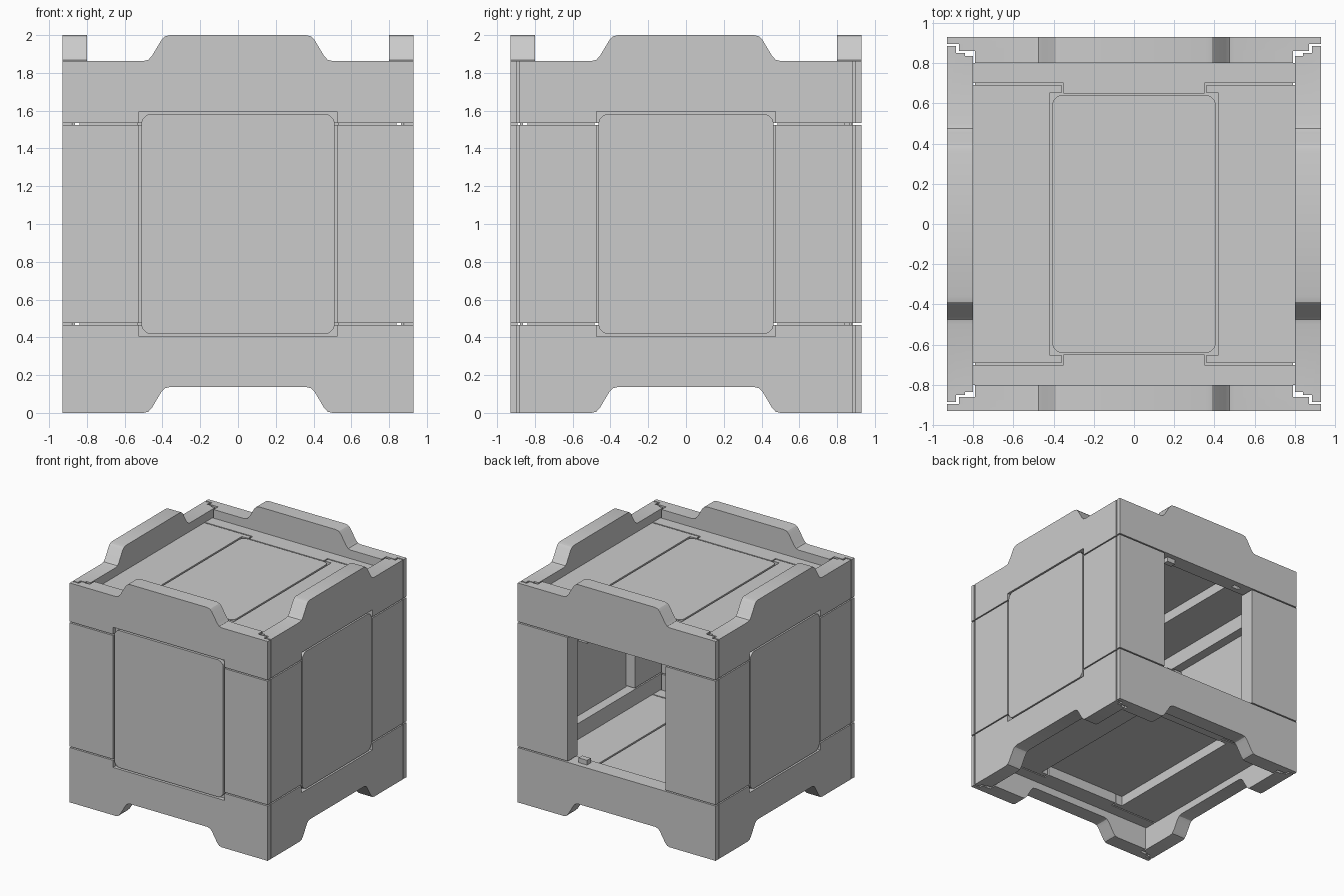
import bpy, bmesh, math
from mathutils import Matrix

old = bpy.data.objects.get("Cube")
if old:
    bpy.data.objects.remove(old, do_unlink=True)

grey = bpy.data.materials.new("light_grey")
grey.use_nodes = True
COLOUR = (0.6, 0.6, 0.6, 1)
grey.diffuse_color = COLOUR
grey.node_tree.nodes["Principled BSDF"].inputs["Base Color"].default_value = COLOUR


def loft(name, sections, matrix=Matrix()):
    """Skin closed point rings of equal length, cap both ends."""
    bm = bmesh.new()
    rings = [[bm.verts.new(p) for p in ring] for ring in sections]
    n = len(rings[0])
    for a, b in zip(rings, rings[1:]):
        for i in range(n):
            j = (i + 1) % n
            bm.faces.new((a[i], a[j], b[j], b[i]))
    bm.faces.new(rings[0])
    bm.faces.new(rings[-1])
    bmesh.ops.remove_doubles(bm, verts=bm.verts, dist=0.0005)
    bmesh.ops.dissolve_degenerate(bm, edges=bm.edges, dist=0.0005)
    bm.transform(matrix)
    bmesh.ops.recalc_face_normals(bm, faces=bm.faces)
    mesh = bpy.data.meshes.new(name)
    bm.to_mesh(mesh)
    bm.free()
    mesh.materials.append(grey)
    obj = bpy.data.objects.new(name, mesh)
    bpy.context.collection.objects.link(obj)
    return obj


def prism(name, outline, z0, z1, matrix=Matrix()):
    return loft(name, [[(x, y, z) for x, y in outline] for z in (z0, z1)], matrix)


def box(name, x0, x1, y0, y1, z0, z1, matrix=Matrix()):
    return prism(name, [(x0, y0), (x1, y0), (x1, y1), (x0, y1)], z0, z1, matrix)


def soft_rect(hx, hy, r, cy=0.0):
    """Rectangle outline with clipped, slightly rounded corners."""
    cut = [(0, r), (0.12 * r, 0.6 * r), (0.6 * r, 0.12 * r), (r, 0)]
    pts = []
    for sx, sy in ((1, 1), (-1, 1), (-1, -1), (1, -1)):
        corner = [(sx * (hx - a), cy + sy * (hy - b)) for a, b in cut]
        pts += corner if sx * sy > 0 else corner[::-1]
    return pts


def activate(obj):
    bpy.ops.object.select_all(action='DESELECT')
    obj.select_set(True)
    bpy.context.view_layer.objects.active = obj


def cut(obj, cutter):
    mod = obj.modifiers.new("slot", 'BOOLEAN')
    mod.object = cutter
    mod.solver = 'EXACT'
    activate(obj)
    bpy.ops.object.modifier_apply(modifier=mod.name)
    bpy.data.objects.remove(cutter, do_unlink=True)


# Stacking foot / tab profile: half width and height
TAB = [(0.5, 0), (0.475, 0.006), (0.455, 0.028), (0.405, 0.112), (0.387, 0.13), (0.36, 0.137)]
LOW, HIGH = 0.47, 1.53          # seams between beams and posts
LIP = 0.06                      # panel overlap on the beams
# Stepped corner joints: (depth from centre, half width)
LONG_STEPS = [(0.93, 0.93), (0.895, 0.93), (0.895, 0.87), (0.86, 0.87), (0.86, 0.79), (0.8, 0.79)]
SHORT_STEPS = [(0.93, 0.885), (0.885, 0.885), (0.885, 0.85), (0.84, 0.85), (0.84, 0.835), (0.8, 0.835)]


def levels(steps):
    """Each step with a flag for the outer layer that holds the panel rebate."""
    return ([(d, w, True) for d, w in steps[:2]] +
            [(steps[1][0], steps[1][1], False)] +
            [(d, w, False) for d, w in steps[2:]])


def beam(name, steps, p, base, seam, sign, rebate, matrix):
    rings = []
    for d, w, outer in levels(steps):
        notch = seam + sign * LIP if outer and rebate else seam
        edge = [(-w, base)] + [(-x, base + h) for x, h in TAB]
        edge += [(x, base + h) for x, h in reversed(TAB)] + [(w, base)]
        edge += [(w, seam), (p, seam), (p, notch), (-p, notch), (-p, seam), (-w, seam)]
        rings.append([(u, -d, z) for u, z in edge])
    obj = loft(name, rings, matrix)
    activate(obj)
    bpy.ops.object.shade_smooth_by_angle(angle=math.radians(30))
    return obj


def wall(side, turn, steps, p, closed):
    m = Matrix.Rotation(turn * math.pi / 2, 4, 'Z')
    lower = beam(side + "_lower_beam", steps, p, 0, LOW - 0.005, -1, closed, m)
    upper = beam(side + "_upper_beam", steps, p, 1.863, HIGH + 0.005, 1, closed, m)
    for s, hand in ((-1, "a"), (1, "b")):
        rings = []
        for d, w, outer in levels(steps):
            q = p if outer or not closed else p - 0.02
            rings.append([(s * u, -d, z) for u, z in
                          ((q, LOW + 0.005), (w, LOW + 0.005), (w, HIGH - 0.005), (q, HIGH - 0.005))])
        loft(f"{side}_post_{hand}", rings, m)
        # tongue that closes the seams behind the surface
        a, b = sorted((s * (p + 0.01), s * 0.84))
        box(f"{side}_tongue_{hand}", a, b, -0.88, -0.862, LOW - 0.02, HIGH + 0.02, m)
    if closed:
        # thin centre panel seated in the rebate
        outline = soft_rect(p - 0.012, (HIGH - LOW) / 2 + LIP - 0.008, 0.045, 1.0)
        loft(side + "_panel", [[(x, -d, z) for x, z in outline]
                               for d in (0.929, steps[1][0] - 0.004)], m)
    else:
        # latch blocks and matching slots around the open bay
        for part, obj, z, sign in (("lower", lower, LOW - 0.005, 1), ("upper", upper, HIGH + 0.005, -1)):
            z0, z1 = sorted((z - sign * 0.01, z + sign * 0.04))
            box(f"{side}_{part}_latch", -0.39, -0.31, -0.885, -0.835, z0, z1, m)
            slot = box("slot_cutter", 0.315, 0.385, -0.88, -0.845, z - 0.04, z + 0.04, m)
            cut(obj, slot)


wall("front", 0, LONG_STEPS, 0.523, True)
wall("right", 1, SHORT_STEPS, 0.475, True)
wall("back", 2, LONG_STEPS, 0.46, False)
wall("left", 3, SHORT_STEPS, 0.475, True)


def deck(name, top):
    """Horizontal frame with a thin centre panel, flush on its upper side."""
    bottom = top - 0.13
    for s, hand in ((-1, "a"), (1, "b")):
        # cross beam with a lug that holds the panel
        prism(f"{name}_beam_{hand}",
              [(x, s * y) for x, y in ((-0.8, 0.8), (-0.8, 0.7), (-0.35, 0.7), (-0.35, 0.65),
                                       (0.35, 0.65), (0.35, 0.7), (0.8, 0.7), (0.8, 0.8))],
              bottom, top)
        # side board reaching around the panel corners
        prism(f"{name}_board_{hand}",
              [(s * x, y) for x, y in ((0.8, -0.69), (0.36, -0.69), (0.36, -0.652), (0.42, -0.652),
                                       (0.42, 0.652), (0.36, 0.652), (0.36, 0.69), (0.8, 0.69))],
              bottom, top)
        box(f"{name}_seam_strip_{hand}", -0.79, 0.79, *sorted((s * 0.66, s * 0.72)), top - 0.06, top - 0.03)
    prism(name + "_panel", soft_rect(0.405, 0.64, 0.04), top - 0.03, top)
    box(name + "_panel_flange", -0.43, 0.43, -0.66, 0.66, top - 0.045, top - 0.028)


deck("lid", 1.79)
deck("floor", 0.33)
